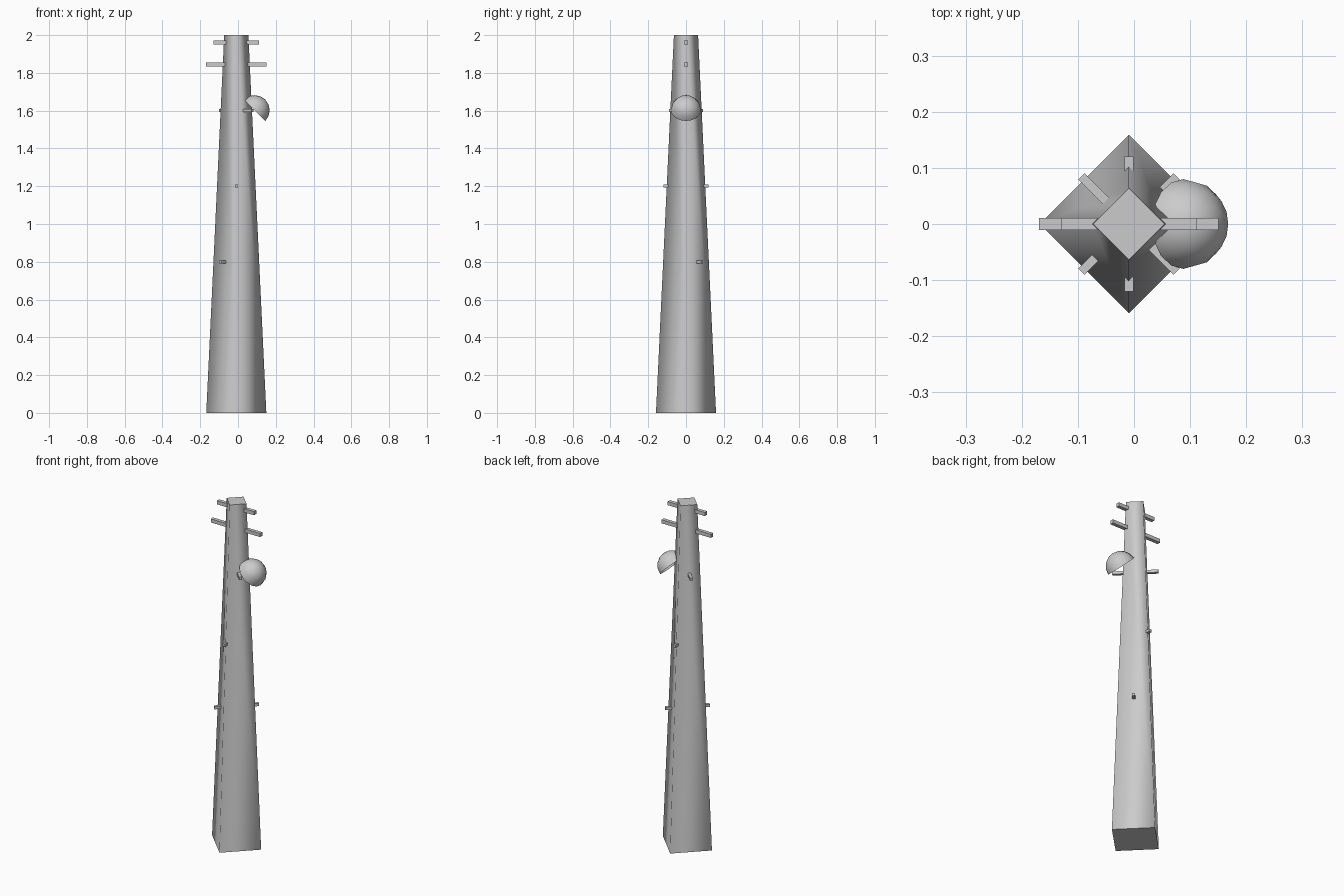
import bpy, bmesh
from math import radians

if "Cube" in bpy.data.objects:
    bpy.data.objects.remove(bpy.data.objects["Cube"])

CX = -0.009  # tower axis


def bar(name, half_len, thick, z, angle=0):
    bpy.ops.mesh.primitive_cube_add(size=1, location=(CX, 0, z))
    o = bpy.context.object
    o.name = name
    o.scale = (half_len * 2, thick, thick)
    o.rotation_euler = (0, 0, radians(angle))
    return o


# four-sided tapered mast, smooth sides with flat caps
bpy.ops.mesh.primitive_cone_add(vertices=4, radius1=0.159, radius2=0.064,
                                depth=2, location=(CX, 0, 1))
mast = bpy.context.object
mast.name = "mast"
for p in mast.data.polygons:
    p.use_smooth = abs(p.normal.z) < 0.9

# climbing rungs running through the mast, turning 45 degrees each step
for i in range(3):
    bar(f"rung_{i + 1}", 0.12, 0.016, 0.8 + 0.4 * i, 45 * (i + 1))

# antenna crossbars near the top
bar("crossbar_lower", 0.16, 0.021, 1.845)
bar("crossbar_upper", 0.12, 0.021, 1.962)

# open half-sphere dish, tilted 45 degrees outwards
bpy.ops.mesh.primitive_uv_sphere_add(segments=16, ring_count=8, radius=0.08,
                                     location=(0.088, 0, 1.602))
dish = bpy.context.object
dish.name = "dish"
bm = bmesh.new()
bm.from_mesh(dish.data)
bmesh.ops.delete(bm, geom=[v for v in bm.verts if v.co.z < -0.001], context='VERTS')
for f in bm.faces:
    f.smooth = True
bm.to_mesh(dish.data)
bm.free()
dish.rotation_euler = (0, radians(45), 0)
